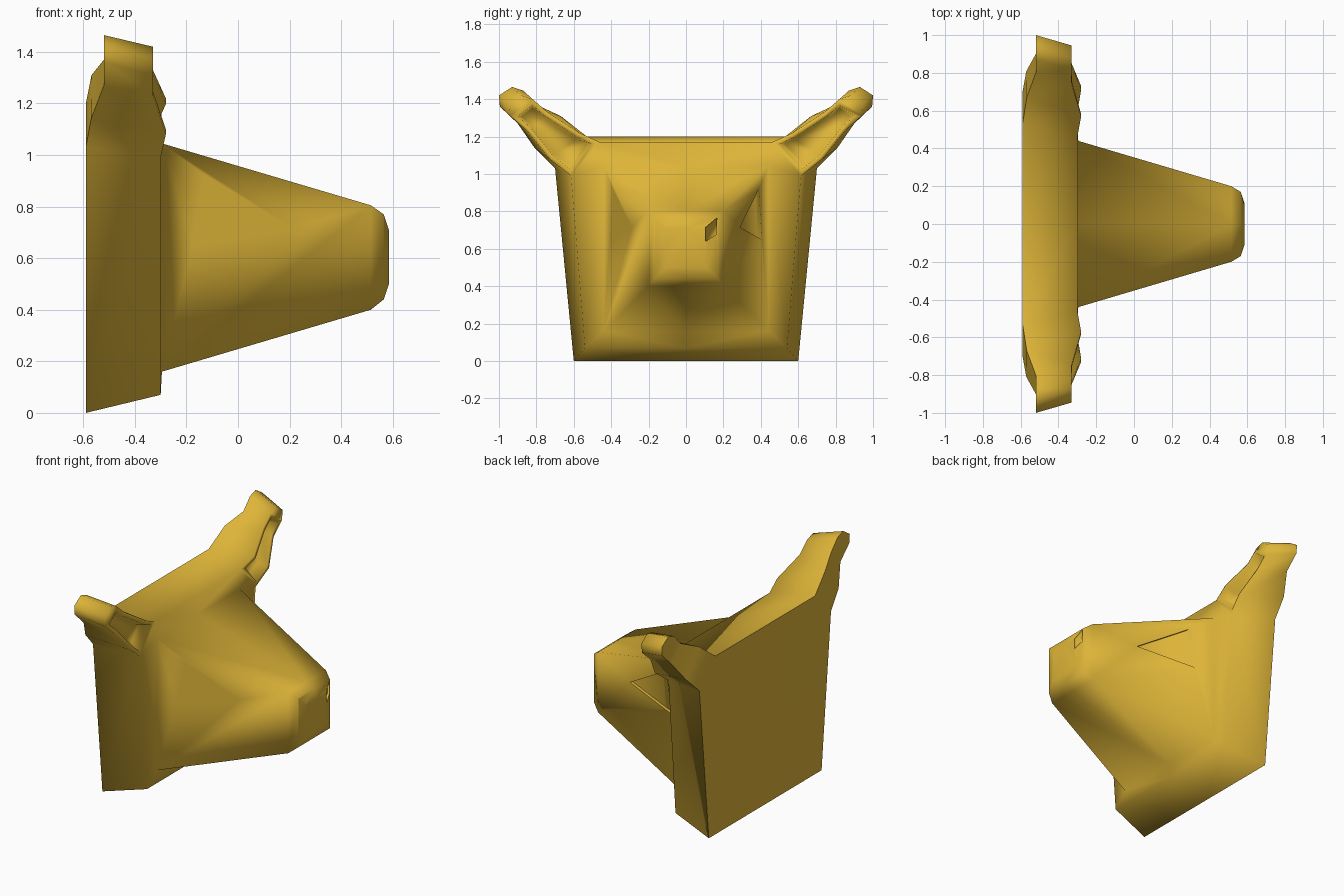
import bpy, bmesh, math
from mathutils import Matrix

cube = bpy.data.objects.get("Cube")
if cube:
    bpy.data.objects.remove(cube, do_unlink=True)

gold = bpy.data.materials.new("warm_gold")
gold.use_nodes = True
colour = (0.73, 0.46, 0.04, 1)
gold.diffuse_color = colour
gold.node_tree.nodes["Principled BSDF"].inputs["Base Color"].default_value = colour


def add_ring(bm, points):
    return [bm.verts.new(p) for p in points]


def bridge(bm, a, b, closed=False):
    count = len(a)
    for i in range(count if closed else count - 1):
        j = (i + 1) % count
        bm.faces.new((a[i], a[j], b[j], b[i]))


def mirror_half(bm):
    geom = bm.verts[:] + bm.edges[:] + bm.faces[:]
    bmesh.ops.mirror(bm, geom=geom, matrix=Matrix.Identity(4), merge_dist=0.0005, axis='Y')
    bmesh.ops.remove_doubles(bm, verts=bm.verts[:], dist=0.0005)
    bmesh.ops.recalc_face_normals(bm, faces=bm.faces[:])


def make_object(name, bm):
    mesh = bpy.data.meshes.new(name)
    bm.to_mesh(mesh)
    bm.free()
    obj = bpy.data.objects.new(name, mesh)
    bpy.context.collection.objects.link(obj)
    mesh.materials.append(gold)
    return obj


bm = bmesh.new()

# Half of the neck slab, from the flat back to the front rim
back = add_ring(bm, [(-.59, y, z) for y, z in
                     [(0, 0), (.6, 0), (.7, 1.03), (.53, 1.2), (0, 1.2)]])
front = add_ring(bm, [(-.3, y, z) for y, z in
                      [(0, .07), (.54, .07), (.615, .99), (.46, 1.17), (0, 1.17)]])
bm.faces.new(back)
for i in (0, 1, 3):
    bm.faces.new((back[i], back[i + 1], front[i + 1], front[i]))

# Tapered snout with a rounded end: x, half width, bottom, top
last = None
for x, w, low, high in [(-.295, .44, .16, 1.045), (.515, .2, .4, .805),
                        (.565, .17, .44, .77), (.585, .11, .5, .71)]:
    ring = add_ring(bm, [(x, 0, low), (x, w, low), (x, w, high), (x, 0, high)])
    if last:
        bridge(bm, last, ring)
    else:
        root = ring
    last = ring
bm.faces.new(last)
for quad in [(front[0], front[1], root[1], root[0]), (front[1], front[2], root[2], root[1]),
             (front[2], front[3], root[2]), (front[3], front[4], root[3], root[2])]:
    bm.faces.new(quad)

# Ear growing from the slab's cut corner: back low, back high, front high, front low
last = [back[2], back[3], front[3], front[2]]
for points in [
    [(-.57, .81, 1.14), (-.568, .67, 1.31), (-.28, .57, 1.22), (-.28, .73, 1.08)],
    [(-.52, .9, 1.27), (-.52, .8, 1.37), (-.33, .74, 1.33), (-.33, .85, 1.23)],
    [(-.52, .995, 1.36), (-.52, .87, 1.445), (-.33, .82, 1.4), (-.33, .94, 1.31)],
    [(-.52, 1, 1.42), (-.52, .93, 1.465), (-.33, .88, 1.42), (-.33, .945, 1.375)],
]:
    ring = add_ring(bm, points)
    bridge(bm, last, ring, closed=True)
    last = ring
bm.faces.new(last)
mirror_half(bm)

# Hollow of each ear
hollow = [f for f in bm.faces if f.normal.x > .5 and f.calc_center_median().z < 1.35
          and all(abs(v.co.y) > .455 and v.co.z > .98 for v in f.verts)]
bmesh.ops.inset_region(bm, faces=hollow, thickness=.026, use_even_offset=True)
bmesh.ops.inset_region(bm, faces=hollow, thickness=.012, depth=-.07, use_even_offset=True)
head = make_object("animal_head", bm)


# Shallow recesses for the eyes and nostrils
def cut_recess(name, inner, outer):
    bm = bmesh.new()
    a, b = add_ring(bm, inner), add_ring(bm, outer)
    bridge(bm, a, b, closed=True)
    bm.faces.new(a)
    bm.faces.new(b)
    geom = bm.faces[:]
    copy = bmesh.ops.duplicate(bm, geom=bm.verts[:] + bm.edges[:] + geom)["geom"]
    for v in copy:
        if isinstance(v, bmesh.types.BMVert):
            v.co.y = -v.co.y
    bmesh.ops.recalc_face_normals(bm, faces=bm.faces[:])
    cutter = make_object(name, bm)
    cutter.hide_render = True
    mod = head.modifiers.new(name, 'BOOLEAN')
    mod.operation = 'DIFFERENCE'
    mod.solver = 'EXACT'
    mod.object = cutter
    bpy.context.view_layer.update()
    bpy.ops.object.modifier_apply(modifier=mod.name)
    bpy.data.objects.remove(cutter, do_unlink=True)


bpy.ops.object.select_all(action='DESELECT')
bpy.context.view_layer.objects.active = head
head.select_set(True)


def side(x, offset):
    return .44 - .296 * (x + .295) + offset


eye = [(-.125, .92), (-.175, .65), (.215, .715)]
cut_recess("eye_cutter", [(x, side(x, -.022), z) for x, z in eye],
           [(x, side(x, .06), z) for x, z in eye])
nostril = [(.165, .765), (.16, .675), (.105, .64), (.105, .715)]
cut_recess("nostril_cutter", [(.565 - .2 * (y - .1), y, z) for y, z in nostril],
           [(.65, y, z) for y, z in nostril])

bpy.ops.object.shade_smooth_by_angle(angle=math.radians(86))
